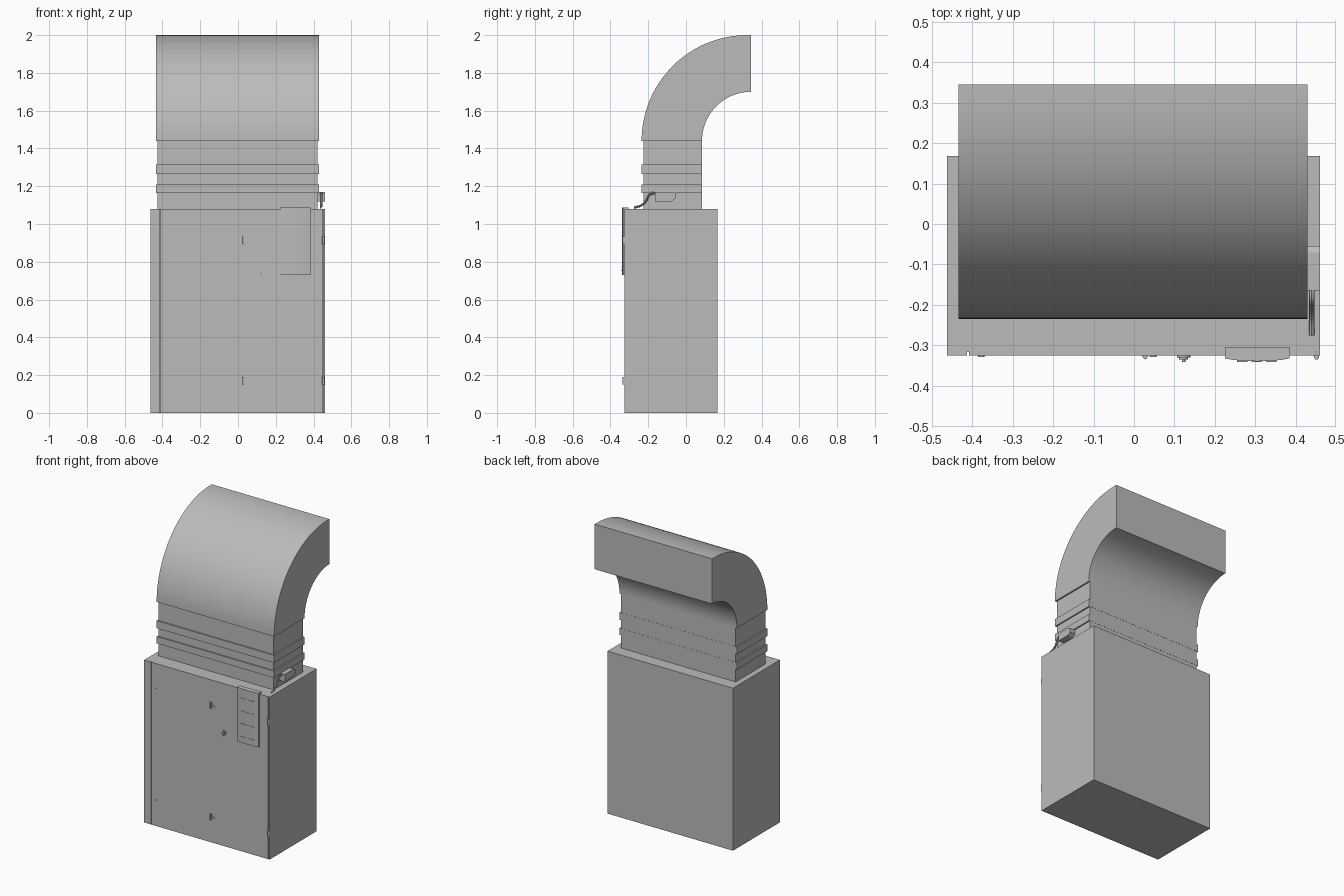
import bpy, bmesh, math
from mathutils import Vector

if "Cube" in bpy.data.objects:
    bpy.data.objects.remove(bpy.data.objects["Cube"])

GREY = (0.5, 0.5, 0.5, 1)
grey = bpy.data.materials.new("sheet_metal_grey")
grey.use_nodes = True
grey.diffuse_color = GREY
grey.node_tree.nodes["Principled BSDF"].inputs["Base Color"].default_value = GREY


def finish(name, bm, smooth=False):
    bmesh.ops.recalc_face_normals(bm, faces=bm.faces)
    mesh = bpy.data.meshes.new(name)
    bm.to_mesh(mesh)
    bm.free()
    obj = bpy.data.objects.new(name, mesh)
    bpy.context.collection.objects.link(obj)
    mesh.materials.append(grey)
    if smooth:
        bpy.ops.object.select_all(action='DESELECT')
        obj.select_set(True)
        bpy.context.view_layer.objects.active = obj
        bpy.ops.object.shade_smooth_by_angle(angle=math.radians(30))
    return obj


def box(name, x, y, z):
    bm = bmesh.new()
    bmesh.ops.create_cube(bm, size=1)
    for v in bm.verts:
        v.co = Vector([(r[0] + r[1]) / 2 + c * (r[1] - r[0])
                       for r, c in zip((x, y, z), v.co)])
    return finish(name, bm)


def prism(name, points, direction, smooth=False):
    """Extrude a closed outline of 3D points along a direction."""
    bm = bmesh.new()
    face = bm.faces.new([bm.verts.new(p) for p in points])
    out = bmesh.ops.extrude_face_region(bm, geom=[face])
    bmesh.ops.translate(bm, vec=direction,
                        verts=[g for g in out["geom"] if isinstance(g, bmesh.types.BMVert)])
    return finish(name, bm, smooth)


def rod(name, x, y, z, radius, length, axis, sides=16):
    """Cylinder centred at x, y, z, along 'Y' or 'Z'."""
    bm = bmesh.new()
    bmesh.ops.create_cone(bm, cap_ends=True, segments=sides, radius1=radius,
                          radius2=radius, depth=length)
    for v in bm.verts:
        c = v.co.copy()
        v.co = Vector((x, y, z)) + (Vector((c.x, c.z, c.y)) if axis == 'Y' else c)
    return finish(name, bm, True)


def arc(cy, cz, radius, start, end, steps=32):
    return [(cy + radius * math.cos(a), cz + radius * math.sin(a))
            for a in (math.radians(start + (end - start) * i / steps)
                      for i in range(steps + 1))]


# Cabinet with a front door set between two narrow posts
FRONT, H = -0.325, 1.08
box("cabinet_body", (-0.463, 0.46), (FRONT + 0.008, 0.168), (0, H))
for name, x in (("left_post", (0.452, 0.46)), ("right_post", (-0.463, -0.413)),
                ("door", (-0.409, 0.449))):
    box(name, x, (FRONT, FRONT + 0.008), (0, H))

# Straight duct with raised bands on front and sides
box("duct_neck", (-0.425, 0.42), (-0.226, 0.085), (H, 1.44))
for name, z in (("lower_band", (1.165, 1.21)), ("upper_band", (1.265, 1.315))):
    box(name, (-0.434, 0.429), (-0.235, 0.086), z)

# Curved outlet duct
outline = (arc(0.325, 1.44, 0.56, 180, 90) + [(0.345, 2.0)]
           + arc(0.345, 1.44, 0.26, 90, 180))
prism("outlet_elbow", [(-0.434, y, z) for y, z in outline], (0.864, 0, 0), True)

# Door hinges, brackets and bolts, repeated high and low
for level, z in (("lower", 0.17), ("upper", 0.913)):
    rod(level + "_hinge_barrel", 0.452, -0.33, z, 0.006, 0.04, 'Z')
    box(level + "_hinge_leaf", (0.444, 0.4585), (-0.328, FRONT), (z - 0.02, z + 0.02))
    rod(level + "_bracket_barrel", 0.028, -0.33, z, 0.005, 0.04, 'Z')
    box(level + "_bracket_leaf", (0.02, 0.036), (-0.328, FRONT), (z - 0.02, z + 0.02))
    for side, x in (("left", 0.048), ("right", -0.378)):
        rod(f"{level}_{side}_bolt", x, -0.326, z - 0.003, 0.008, 0.006, 'Y')

# Door lock
rod("lock_base", 0.123, -0.328, 0.755, 0.017, 0.006, 'Y')
rod("lock_collar", 0.123, -0.333, 0.755, 0.011, 0.006, 'Y')
rod("lock_pin", 0.123, -0.338, 0.755, 0.004, 0.006, 'Y')
box("lock_tab", (0.119, 0.127), (-0.333, FRONT), (0.735, 0.75))

# Control panel with a bowed front and rows of thin ribs
bowed = [(0.225, -0.305), (0.385, -0.305), (0.385, -0.333), (0.36, -0.337),
         (0.305, -0.34), (0.25, -0.337), (0.225, -0.333)]
prism("control_panel", [(x, y, 0.73) for x, y in bowed], (0, 0, 0.358))
for row in range(4):
    z = 0.77 + 0.085 * row
    for col in range(3):
        x = 0.255 + 0.036 * col
        box(f"panel_rib_{row}_{col}", (x, x + 0.026), (-0.341, -0.333), (z, z + 0.002))

# Actuator box on the left side of the duct
side = [(-0.165, 1.17), (-0.07, 1.17), (-0.055, 1.162), (-0.055, 1.135),
        (-0.078, 1.12), (-0.165, 1.12)]
prism("actuator_box", [(0.418, y, z) for y, z in side], (0.042, 0, 0))

# Cables running from the actuator down to the cabinet
for i, shift in enumerate((0, 0.006)):
    curve = bpy.data.curves.new(f"cable_{i + 1}", 'CURVE')
    curve.dimensions = '3D'
    curve.bevel_depth = 0.0035
    curve.bevel_resolution = 2
    curve.use_fill_caps = True
    curve.resolution_u = 8
    path = [(-0.16, 1.158), (-0.185, 1.158), (-0.215, 1.115), (-0.24, 1.094), (-0.275, 1.084)]
    spline = curve.splines.new('BEZIER')
    spline.bezier_points.add(len(path) - 1)
    for p, (y, z) in zip(spline.bezier_points, path):
        p.co = (0.437 + shift, y, z + shift)
        p.handle_left_type = p.handle_right_type = 'AUTO'
    cable = bpy.data.objects.new(f"cable_{i + 1}", curve)
    bpy.context.collection.objects.link(cable)
    curve.materials.append(grey)
